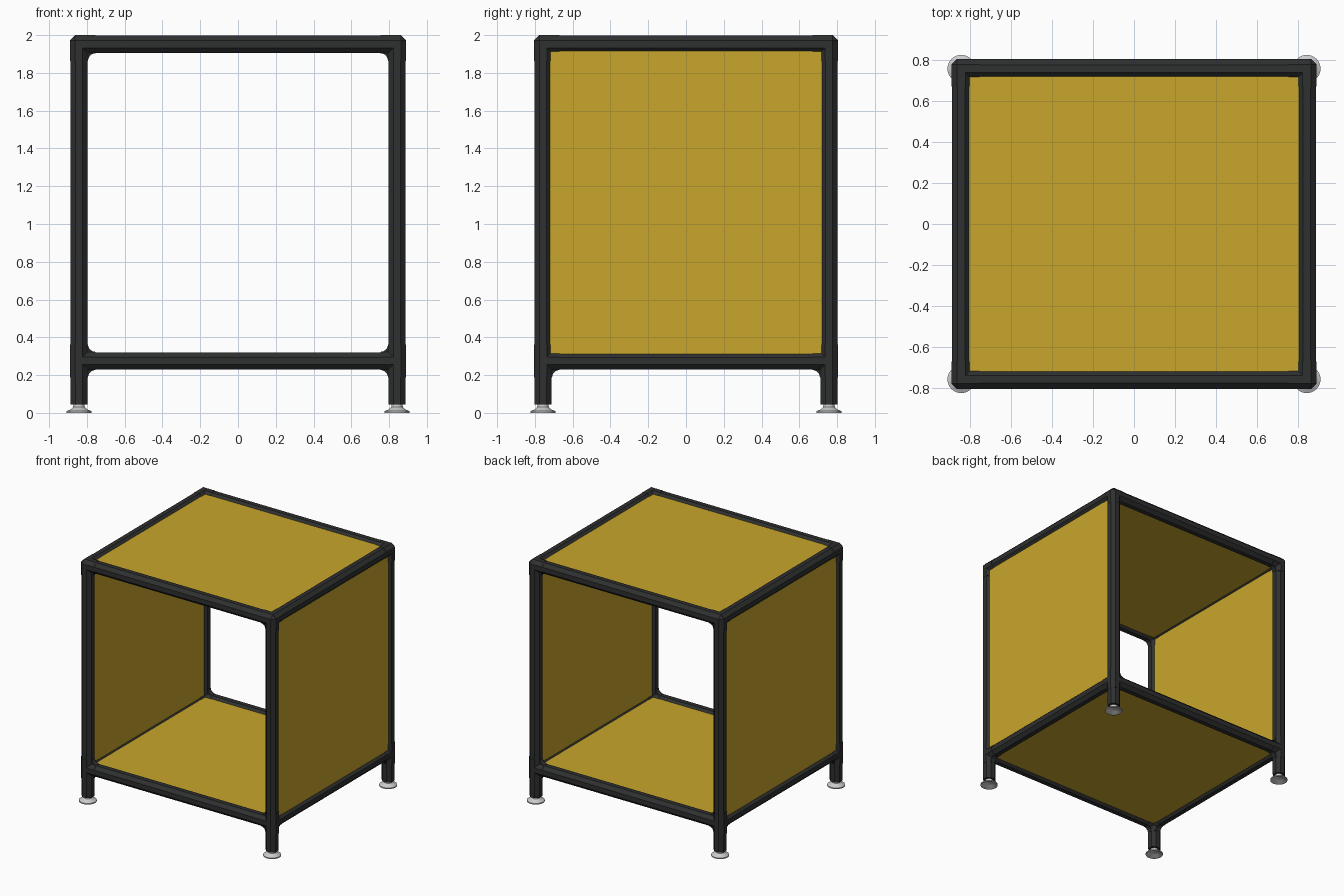
import bpy
import bmesh
from math import pi, cos, sin
from mathutils import Vector, Matrix

cube = bpy.data.objects.get("Cube")
if cube:
    bpy.data.objects.remove(cube, do_unlink=True)

# Key dimensions: tube axes, octagon half widths, fitting reach
X, Y, TOP, LOW = 0.842, 0.757, 1.952, 0.275
TUBE, SLEEVE, REACH = 0.046, 0.048, 0.088
FOOT_TOP = 0.045


def material(name, color, rough):
    m = bpy.data.materials.new(name)
    m.use_nodes = True
    m.diffuse_color = (*color, 1)
    bsdf = m.node_tree.nodes["Principled BSDF"]
    bsdf.inputs["Base Color"].default_value = (*color, 1)
    bsdf.inputs["Roughness"].default_value = rough
    return m


BLACK = material("charcoal black", (0.028, 0.029, 0.029), 0.6)
YELLOW = material("mustard yellow", (0.58, 0.38, 0.025), 0.6)
STEEL = material("pale steel", (0.6, 0.6, 0.6), 0.4)


def finish(name, bm, mat):
    bmesh.ops.recalc_face_normals(bm, faces=bm.faces)
    me = bpy.data.meshes.new(name)
    bm.to_mesh(me)
    bm.free()
    me.materials.append(mat)
    ob = bpy.data.objects.new(name, me)
    bpy.context.collection.objects.link(ob)
    return ob


def add_tube(bm, a, b, half):
    """Octagonal bar with its flats square to the axes."""
    a, b = Vector(a), Vector(b)
    d = b - a
    turn = d.to_track_quat('Z', 'Y').to_matrix().to_4x4()
    radius = half / cos(pi / 8)
    return bmesh.ops.create_cone(
        bm, cap_ends=True, segments=8, radius1=radius, radius2=radius, depth=d.length,
        matrix=Matrix.Translation((a + b) / 2) @ turn @ Matrix.Rotation(pi / 8, 4, 'Z'))


def bar(name, a, b):
    bm = bmesh.new()
    add_tube(bm, a, b, TUBE)
    finish(name, bm, BLACK)


def add_gusset(bm, c, u, v, thick=0.02):
    """Concave fillet web between two sleeves running along u and v."""
    n = u.cross(v)
    pts = [(0, 0), (REACH, 0)]
    r = REACH - SLEEVE
    for i in range(6):
        t = i * pi / 10
        pts.append((REACH - r * sin(t), REACH - r * cos(t)))
    pts.append((0, REACH))
    face = bm.faces.new([bm.verts.new(c + u * p + v * q - n * thick) for p, q in pts])
    out = bmesh.ops.extrude_face_region(bm, geom=[face])
    moved = [g for g in out["geom"] if isinstance(g, bmesh.types.BMVert)]
    bmesh.ops.translate(bm, verts=moved, vec=n * thick * 2)


def fitting(name, centre, directions):
    """Corner connector: faceted core, one sleeve per direction, fillet webs."""
    bm = bmesh.new()
    c = Vector(centre)
    core = []
    small = SLEEVE * (2 ** 0.5 - 1)
    for axis in range(3):
        for s in (-1, 1):
            for p in (-1, 1):
                for q in (-1, 1):
                    v = Vector((0, 0, 0))
                    v[axis] = s * SLEEVE
                    v[(axis + 1) % 3] = p * small
                    v[(axis + 2) % 3] = q * small
                    core.append(bm.verts.new(c + v))
    bmesh.ops.convex_hull(bm, input=core)
    dirs = [Vector(d) for d in directions]
    for i, d in enumerate(dirs):
        add_tube(bm, c, c + d * REACH, SLEEVE)
        for e in dirs[i + 1:]:
            if abs(d.dot(e)) < 0.1:
                add_gusset(bm, c, d, e)
    finish(name, bm, BLACK)


def foot(name, x, y):
    """Turned levelling foot, hollow underneath."""
    profile = [(0, 0.02), (0.035, 0.016), (0.06, 0), (0.067, 0), (0.067, 0.009),
               (0.045, 0.018), (0.031, 0.03), (0.028, 0.05), (0, 0.05)]
    bm = bmesh.new()
    vs = [bm.verts.new((x + r, y, z)) for r, z in profile]
    es = [bm.edges.new(pair) for pair in zip(vs, vs[1:])]
    bmesh.ops.spin(bm, geom=vs + es, cent=(x, y, 0), axis=(0, 0, 1),
                   angle=2 * pi, steps=32)
    bmesh.ops.remove_doubles(bm, verts=bm.verts, dist=0.0002)
    ob = finish(name, bm, STEEL)
    for o in bpy.context.selected_objects:
        o.select_set(False)
    ob.select_set(True)
    bpy.context.view_layer.objects.active = ob
    bpy.ops.object.shade_smooth_by_angle(angle=0.6)


def panel(name, centre, size):
    bm = bmesh.new()
    bmesh.ops.create_cube(bm, size=1, matrix=Matrix.Translation(centre)
                          @ Matrix.Diagonal((*size, 1)))
    finish(name, bm, YELLOW)


# Legs, corner fittings and feet
for sx, side in ((-1, "right"), (1, "left")):
    for sy, end in ((-1, "front"), (1, "back")):
        tag = f"{end}_{side}"
        x, y = sx * X, sy * Y
        inward = [(-sx, 0, 0), (0, -sy, 0)]
        bar(f"{tag}_leg", (x, y, FOOT_TOP), (x, y, TOP))
        fitting(f"{tag}_top_corner", (x, y, TOP), inward + [(0, 0, -1)])
        fitting(f"{tag}_lower_joint", (x, y, LOW), inward + [(0, 0, 1), (0, 0, -1)])
        foot(f"{tag}_foot", x, y)

# Horizontal rails
for z, level in ((TOP, "top"), (LOW, "lower")):
    for s, end, side in ((-1, "front", "right"), (1, "back", "left")):
        bar(f"{level}_{end}_rail", (-X, s * Y, z), (X, s * Y, z))
        bar(f"{level}_{side}_rail", (s * X, -Y, z), (s * X, Y, z))

# Infill panels; front and back stay open
THICK = 0.056
width, depth, height = 2 * X - 0.04, 2 * Y - 0.04, TOP - LOW - 0.04
panel("top_panel", (0, 0, TOP), (width, depth, THICK))
panel("bottom_panel", (0, 0, LOW), (width, depth, THICK))
for s, side in ((-1, "right"), (1, "left")):
    panel(f"{side}_panel", (s * X, 0, (TOP + LOW) / 2), (THICK, depth, height))
